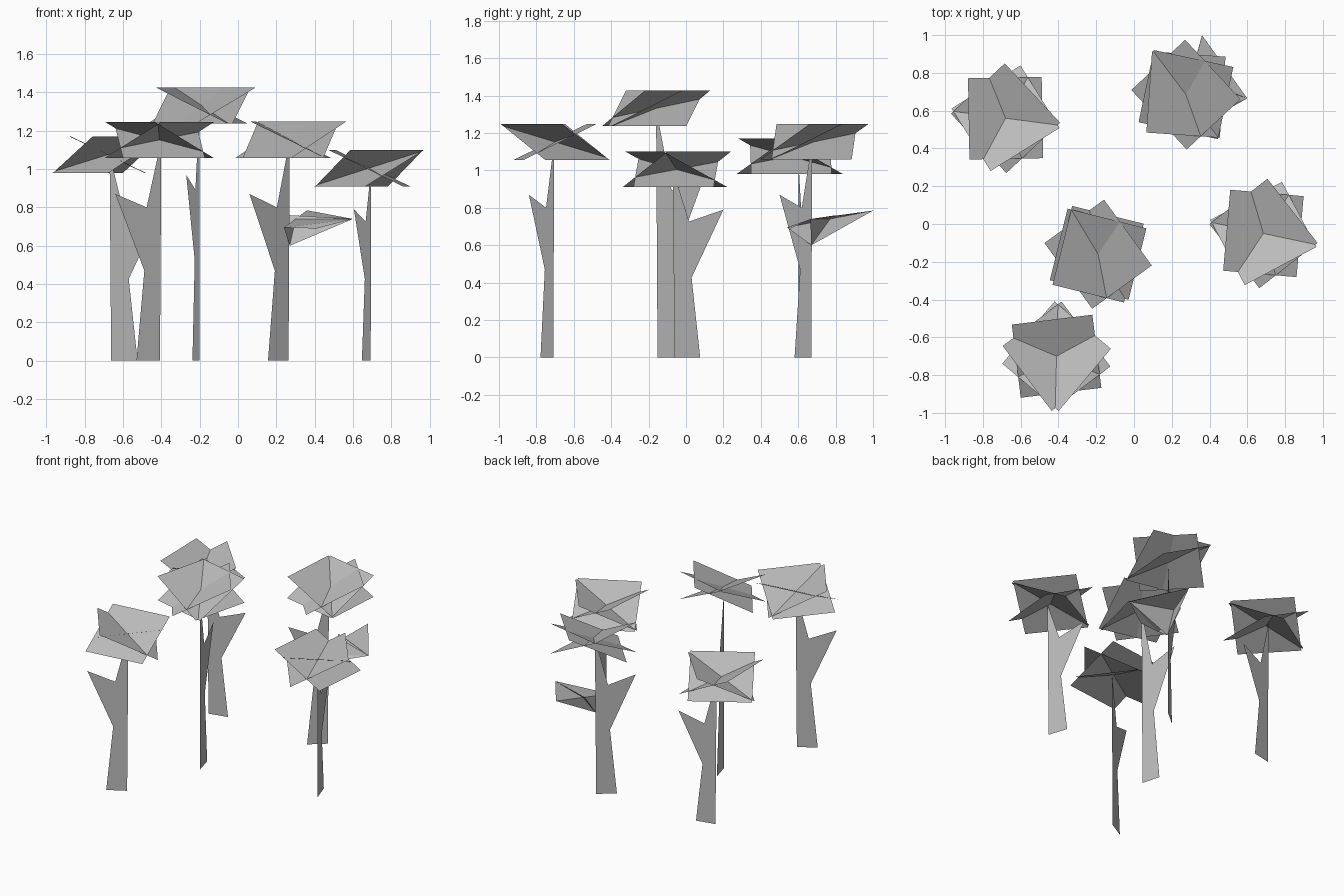
import bpy
from math import cos, sin, radians
from mathutils import Vector

cube = bpy.data.objects.get("Cube")
if cube:
    bpy.data.objects.remove(cube, do_unlink=True)

# One plain grey for everything
grey = bpy.data.materials.new("plain_grey")
grey.use_nodes = True
colour = (0.5, 0.5, 0.5, 1)
grey.diffuse_color = colour
grey.node_tree.nodes["Principled BSDF"].inputs["Base Color"].default_value = colour


def flat_object(name, polygons):
    """Object made of separate flat cards, each a list of points."""
    points, faces = [], []
    for poly in polygons:
        faces.append(range(len(points), len(points) + len(poly)))
        points.extend(poly)
    mesh = bpy.data.meshes.new(name)
    mesh.from_pydata(points, [], [list(f) for f in faces])
    mesh.materials.append(grey)
    obj = bpy.data.objects.new(name, mesh)
    bpy.context.collection.objects.link(obj)
    return obj


def trunk(name, root, tip, fork, top):
    """Upright flat card: a tapering stem with one side branch."""
    root, tip = Vector((*root, 0)), Vector((*tip, 0))
    profile = [(0.03, 0), (0.54, 0), (0.37, 0.54 * fork), (1, fork),
               (0.32, 0.92 * fork), (0, top)]
    card = [root.lerp(tip, u) + Vector((0, 0, z)) for u, z in profile]
    flat_object(name, [card])


def leaf_card(centre, angle, depth=0.195, width=0.215, rise=0.095):
    """Square card tilted up towards the given compass angle."""
    a = radians(angle)
    up = Vector((cos(a) * depth, sin(a) * depth, rise))
    side = Vector((-sin(a), cos(a), 0)) * width
    c = Vector(centre)
    return [c + up + side, c - up + side, c - up - side, c + up - side]


# Name, canopy centre, card directions, trunk root, branch tip, branch height
trees = [
    ("back_right_tree", (-0.68, 0.56, 1.075), (181, 302, 43),
     (-0.67, 0.60), (-0.40, 0.66), 0.79),
    ("back_left_tree", (0.275, 0.685, 1.153), (176, 78, 43),
     (0.27, 0.675), (0.06, 0.50), 0.87),
    ("middle_tree", (-0.19, -0.16, 1.332), (166, 76, 36),
     (-0.20, -0.16), (-0.27, 0.10), 0.97),
    ("left_tree", (0.685, -0.05, 1.005), (175, 298, 38),
     (0.695, -0.07), (0.605, 0.20), 0.79),
    ("front_tree", (-0.41, -0.70, 1.152), (97, 217, 320),
     (-0.40, -0.705), (-0.64, -0.84), 0.87),
]
for name, centre, angles, root, tip, fork in trees:
    trunk(name + "_trunk", root, tip, fork, centre[2])
    flat_object(name + "_canopy", [leaf_card(centre, a) for a in angles])

# Small low leaf cluster on the back left tree
stem, back, side = (0.27, 0.67, 0.60), (0.36, 1.0, 0.785), (0.60, 0.665, 0.74)
inner, front, crown = (0.24, 0.54, 0.695), (0.41, 0.56, 0.69), (0.26, 0.80, 0.76)
flat_object("low_leaf_cluster",
            [[stem, back, inner], [stem, side, crown], [inner, front, side],
             [inner, side, back]])
